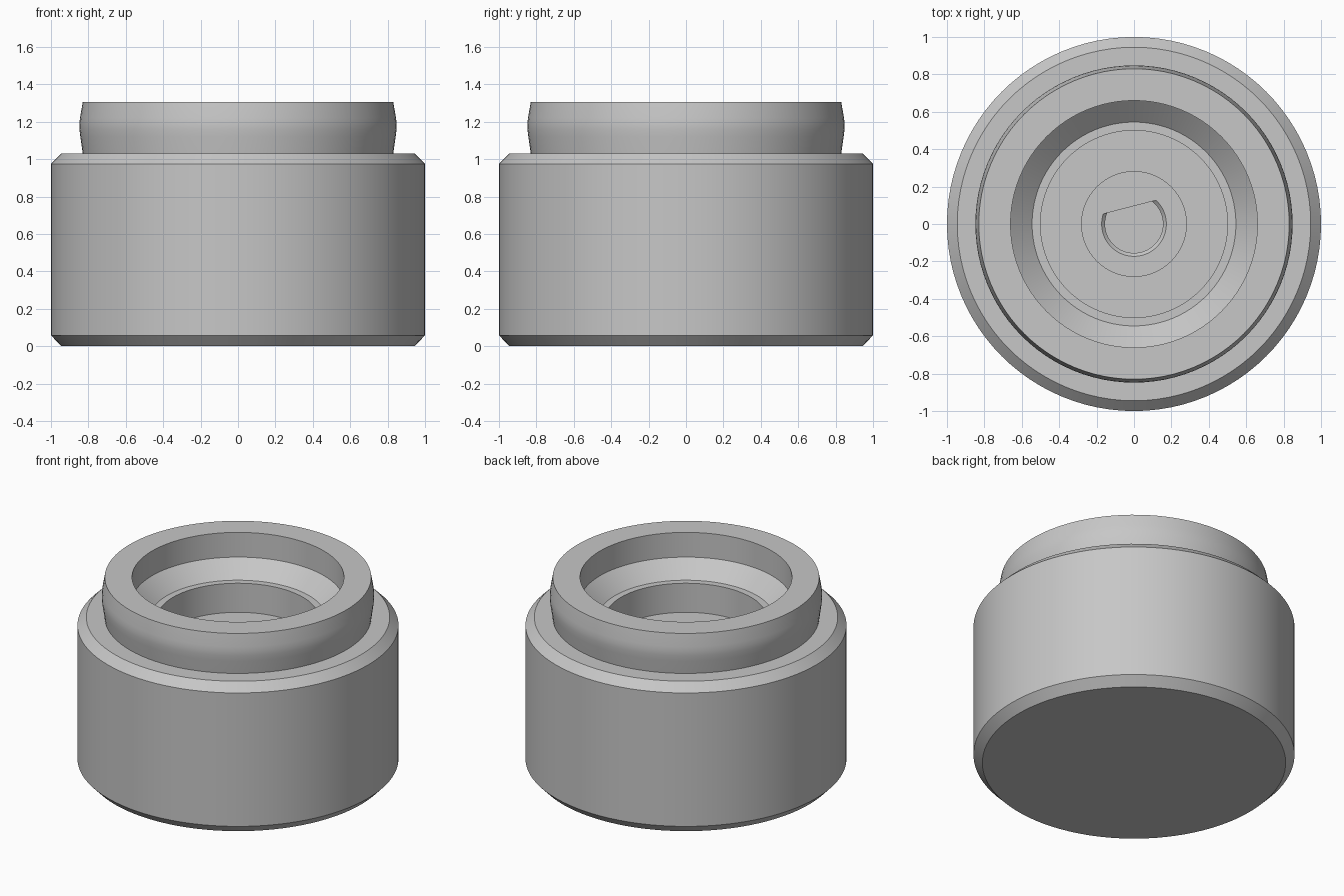
import bpy
import bmesh
import math
from mathutils import Vector

default = bpy.data.objects.get("Cube")
if default:
    bpy.data.objects.remove(default, do_unlink=True)

SEGMENTS = 96


def make_material(name, colour):
    mat = bpy.data.materials.new(name)
    mat.use_nodes = True
    mat.diffuse_color = colour
    mat.node_tree.nodes["Principled BSDF"].inputs["Base Color"].default_value = colour
    return mat


def lathe(name, profile, flat_normal=None, flat_distance=0):
    """Revolve (radius, height) points about z, optionally sliced by an upright flat."""
    bm = bmesh.new()
    verts = [bm.verts.new((r, 0, z)) for r, z in profile]
    edges = [bm.edges.new(pair) for pair in zip(verts, verts[1:])]
    bmesh.ops.spin(bm, geom=verts + edges, cent=(0, 0, 0), axis=(0, 0, 1),
                   angle=math.tau, steps=SEGMENTS, use_duplicate=False)
    bmesh.ops.remove_doubles(bm, verts=bm.verts, dist=0.0001)
    if flat_normal:
        bmesh.ops.bisect_plane(bm, geom=bm.verts[:] + bm.edges[:] + bm.faces[:],
                               plane_co=flat_normal * flat_distance,
                               plane_no=flat_normal, clear_outer=True)
        rim = [e for e in bm.edges if e.is_boundary]
        bmesh.ops.contextual_create(bm, geom=rim)
    bmesh.ops.recalc_face_normals(bm, faces=bm.faces)
    mesh = bpy.data.meshes.new(name)
    bm.to_mesh(mesh)
    bm.free()
    obj = bpy.data.objects.new(name, mesh)
    bpy.context.collection.objects.link(obj)
    return obj


# Chamfered drum, bulged collar and stepped socket in one profile
outside = [(0, 0), (0.945, 0), (1, 0.058), (1, 0.975), (0.945, 1.03),
           (0.83, 1.03), (0.843, 1.12), (0.848, 1.16), (0.848, 1.19),
           (0.845, 1.22), (0.83, 1.305)]
socket = [(0.66, 1.305), (0.66, 1.135), (0.545, 1.03), (0.5, 1.03),
          (0.5, 0.83), (0.28, 0.83), (0.28, 0.75), (0, 0.75)]
body = lathe("knob_body", outside + socket)
body.data.materials.append(make_material("light grey", (0.57, 0.57, 0.57, 1)))

# D-shaped shaft bore with a lead-in chamfer on its round side
tilt = math.radians(14.5)
bore = [(0, 0.3), (0.155, 0.3), (0.155, 0.732), (0.173, 0.75),
        (0.173, 0.79), (0, 0.79)]
cutter = lathe("shaft_bore_cutter", bore,
               Vector((-math.sin(tilt), math.cos(tilt), 0)), 0.093)
cutter.hide_render = True

cut = body.modifiers.new("shaft_bore", "BOOLEAN")
cut.operation = "DIFFERENCE"
cut.solver = "EXACT"
cut.object = cutter

bpy.ops.object.select_all(action="DESELECT")
body.select_set(True)
bpy.context.view_layer.objects.active = body
bpy.ops.object.modifier_apply(modifier=cut.name)
bpy.data.objects.remove(cutter, do_unlink=True)
bpy.ops.object.shade_smooth_by_angle(angle=math.radians(30))
